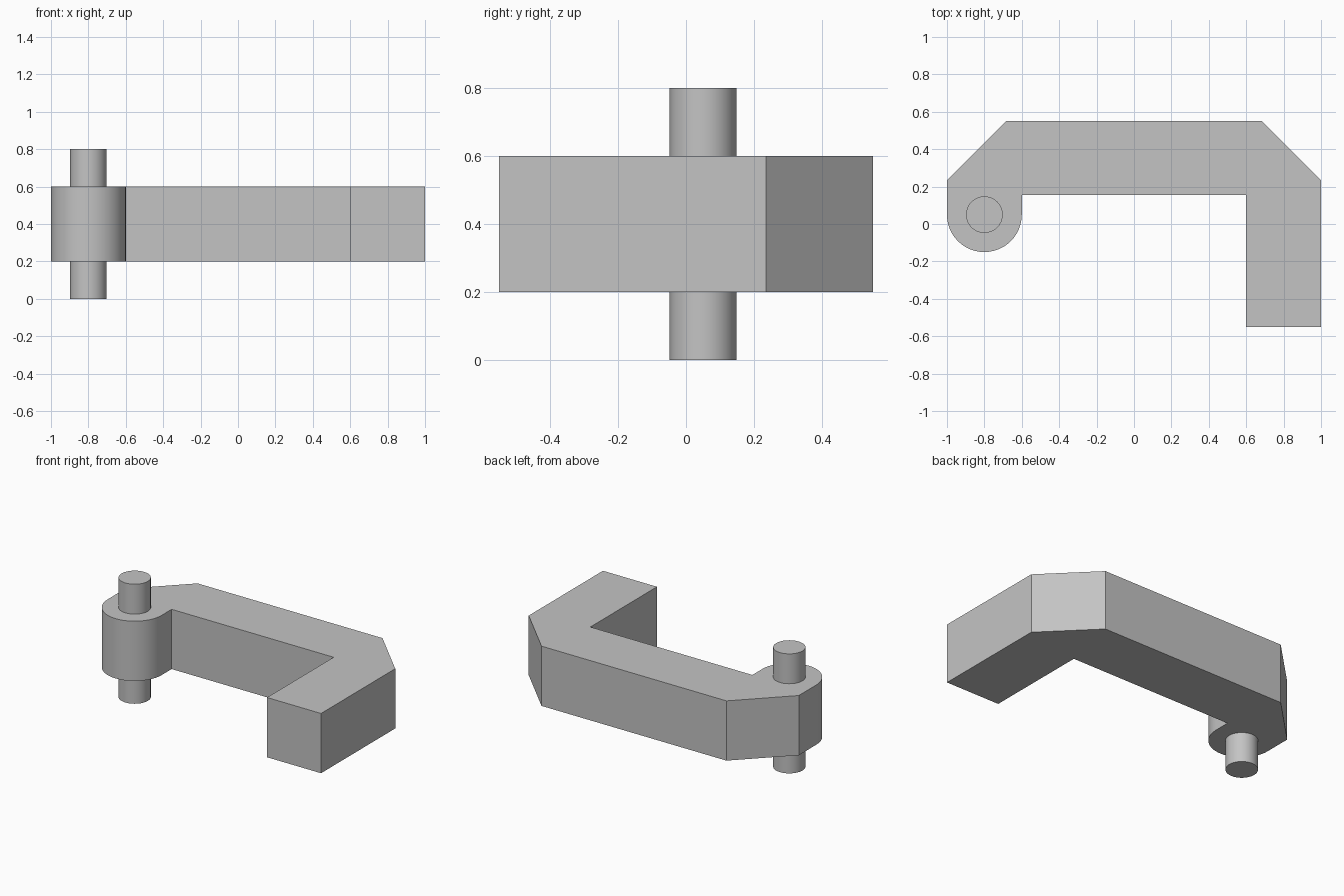
import bpy, bmesh
from math import pi, cos, sin, radians

cube = bpy.data.objects.get("Cube")
if cube:
    bpy.data.objects.remove(cube, do_unlink=True)

GREY = (0.55, 0.55, 0.55, 1)
metal = bpy.data.materials.new("plain grey")
metal.use_nodes = True
metal.diffuse_color = GREY
metal.node_tree.nodes["Principled BSDF"].inputs["Base Color"].default_value = GREY

PIVOT = (-0.8, 0.05)


def arc(radius, start, end, steps):
    """Points around the pivot, both ends included."""
    angles = [start + (end - start) * i / steps for i in range(steps + 1)]
    return [(PIVOT[0] + radius * cos(a), PIVOT[1] + radius * sin(a)) for a in angles]


def extrude_outline(name, outline, bottom, top):
    """Solid prism from a counter-clockwise outline."""
    bm = bmesh.new()
    face = bm.faces.new([bm.verts.new((x, y, bottom)) for x, y in outline])
    result = bmesh.ops.extrude_face_region(bm, geom=[face], use_keep_orig=True)
    raised = [v for v in result["geom"] if isinstance(v, bmesh.types.BMVert)]
    bmesh.ops.translate(bm, vec=(0, 0, top - bottom), verts=raised)
    bmesh.ops.recalc_face_normals(bm, faces=bm.faces)
    mesh = bpy.data.meshes.new(name)
    bm.to_mesh(mesh)
    bm.free()
    mesh.materials.append(metal)
    obj = bpy.data.objects.new(name, mesh)
    bpy.context.collection.objects.link(obj)
    bpy.ops.object.select_all(action="DESELECT")
    obj.select_set(True)
    bpy.context.view_layer.objects.active = obj
    bpy.ops.object.shade_smooth_by_angle(angle=radians(30))
    return obj


# Hooked arm: rounded pivot end, chamfered back corners, straight jaw
arm = arc(0.2, pi, 2 * pi, 24) + [
    (-0.6, 0.155), (0.6, 0.155), (0.6, -0.55), (1, -0.55),
    (1, 0.235), (0.685, 0.55), (-0.685, 0.55), (-1, 0.235),
]
extrude_outline("hooked_arm", arm, 0.2, 0.6)

# Pivot pin: a stub on each side of the arm
pin = arc(0.098, 0, 2 * pi, 32)[:-1]
extrude_outline("lower_pin", pin, 0, 0.2)
extrude_outline("upper_pin", pin, 0.6, 0.8)
